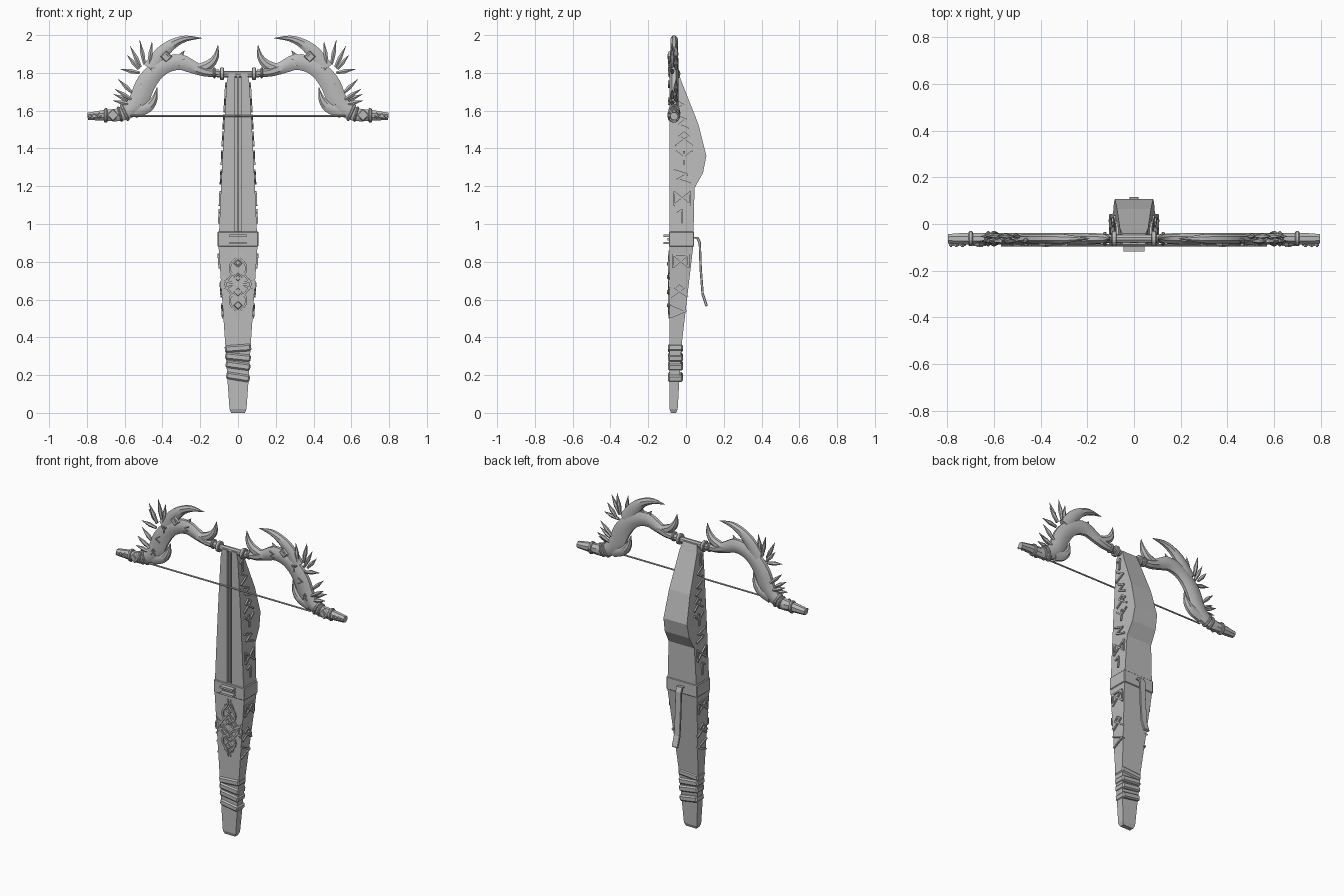
import bpy, bmesh, math
from mathutils import Vector, Matrix

if "Cube" in bpy.data.objects:
    bpy.data.objects.remove(bpy.data.objects["Cube"])

GREY = (0.5, 0.5, 0.5, 1)
mat = bpy.data.materials.new("stone grey")
mat.use_nodes = True
mat.diffuse_color = GREY
mat.node_tree.nodes["Principled BSDF"].inputs["Base Color"].default_value = GREY
LIMB_Y = -0.063


def finish(name, bm, mirror=False, smooth=False, bevel=0):
    bmesh.ops.recalc_face_normals(bm, faces=bm.faces[:])
    me = bpy.data.meshes.new(name)
    bm.to_mesh(me)
    bm.free()
    me.materials.append(mat)
    ob = bpy.data.objects.new(name, me)
    bpy.context.collection.objects.link(ob)
    if bevel:
        m = ob.modifiers.new("bevel", "BEVEL")
        m.width, m.segments = bevel, 1
    if mirror:
        m = ob.modifiers.new("mirror", "MIRROR")
        m.use_mirror_merge = False
    if smooth:
        bpy.ops.object.select_all(action="DESELECT")
        ob.select_set(True)
        bpy.context.view_layer.objects.active = ob
        bpy.ops.object.shade_smooth_by_angle(angle=math.radians(35))
    return ob


def loft(bm, rings):
    loops = [[bm.verts.new(p) for p in r] for r in rings]
    for a, b in zip(loops, loops[1:]):
        for i in range(len(a)):
            j = (i + 1) % len(a)
            bm.faces.new((a[i], a[j], b[j], b[i]))
    bm.faces.new(loops[0][::-1])
    bm.faces.new(loops[-1])


def box(bm, centre, size, rot=None):
    m = Matrix.Translation(centre) @ (rot or Matrix()) @ Matrix.Diagonal((*size, 1))
    bmesh.ops.create_cube(bm, size=1, matrix=m)


def bar(bm, a, b, out, width=0.01, thick=0.016):
    """Straight raised stroke from a to b on a surface facing out."""
    a, b = Vector(a), Vector(b)
    z = (b - a).normalized()
    x = (Vector(out) - z * z.dot(Vector(out))).normalized()
    rot = Matrix((x, z.cross(x), z)).transposed().to_4x4()
    box(bm, (a + b) / 2, (thick, width, (b - a).length + width * 0.6), rot)


def spline(pts, steps):
    """Smooth interpolation through the control points."""
    v = [Vector(p) for p in pts]
    v = [2 * v[0] - v[1]] + v + [2 * v[-1] - v[-2]]
    out = []
    for p, q, r, s in zip(v, v[1:], v[2:], v[3:]):
        for k in range(steps):
            t = k / steps
            out.append(q + (r - p) * t / 2 + (2 * p - 5 * q + 4 * r - s) * t * t / 2
                       + (3 * q - p - 3 * r + s) * t ** 3 / 2)
    return out + [v[-2]]


def sweep(bm, pts, depth=0.026, steps=3, sides=8, y=LIMB_Y):
    """Tapered tube in the x-z plane; points are x, z, half width."""
    path, rings = spline(pts, steps), []
    for i, p in enumerate(path):
        d = path[min(i + 1, len(path) - 1)] - path[max(i - 1, 0)]
        n = Vector((-d.y, 0, d.x)).normalized()
        r = max(p.z, 0.001)
        angles = [math.tau * (k + 0.5) / sides for k in range(sides)]
        rings.append([Vector((p.x, y, p.y)) + n * r * math.cos(a)
                      + Vector((0, min(depth, r), 0)) * math.sin(a) for a in angles])
    loft(bm, rings)


# Stock profile: height, half width, front, back
STOCK = [(0, .036, -.08, -.052), (.02, .045, -.087, -.044), (.16, .055, -.087, -.036),
         (.37, .068, -.087, -.022), (.88, .103, -.087, .038), (.96, .1, -.087, .04)]
BARREL = [(.96, .1, -.087, .04), (1.19, .09, -.087, .045), (1.27, .086, -.087, .09),
          (1.36, .082, -.087, .108), (1.53, .073, -.087, .065), (1.75, .06, -.087, -.022),
          (1.8, .05, -.087, -.04)]


def half_width(z):
    for (z0, w0, *_), (z1, w1, *_) in zip(STOCK + BARREL[1:], STOCK[1:] + BARREL[1:]):
        if z0 <= z <= z1:
            return w0 + (w1 - w0) * (z - z0) / (z1 - z0)
    return 0.05


bm = bmesh.new()
loft(bm, [[(-w, f, z), (w, f, z), (w, b, z), (-w, b, z)] for z, w, f, b in STOCK])
finish("stock", bm)

# Barrel with a grooved front
bm = bmesh.new()
G, D = 0.015, 0.016
loft(bm, [[(-w, f, z), (-G, f, z), (-G, f + D, z), (G, f + D, z), (G, f, z), (w, f, z),
           (w, b, z), (-w, b, z)] for z, w, f, b in BARREL])
box(bm, (0, -.074, 1.38), (.008, .012, .84))
finish("grooved_barrel", bm)

# Collar and catch plates
bm = bmesh.new()
box(bm, (0, -.024, .92), (.216, .134, .08))
finish("stock_collar", bm, bevel=.004)
bm = bmesh.new()
for z in (.938, .9):
    box(bm, (0, -.101, z), (.09, .034, .012))
box(bm, (0, -.092, .919), (.09, .012, .012))
finish("catch_plates", bm)

# Bent lever on the back
bm = bmesh.new()
LEVER = [(.03, .925), (.06, .928), (.073, .9), (.078, .76), (.088, .63), (.11, .565)]
loft(bm, [[(-.02, y - .006, z - .004), (.02, y - .006, z - .004),
           (.02, y + .006, z + .004), (-.02, y + .006, z + .004)] for y, z in LEVER])
finish("back_lever", bm, bevel=.002)

# Slanted grip wraps
bm = bmesh.new()
for z, tilt, w in ((.342, -4, .14), (.295, 6, .136), (.25, 8, .132), (.19, 9, .126)):
    box(bm, (0, -.056, z), (w, .078, .038), Matrix.Rotation(math.radians(tilt), 4, "Y"))
finish("grip_wraps", bm, bevel=.008)

# Raised runes on both sides: strokes in a unit cell, u to the back, v up
HOURGLASS = [(-1, -1, -1, 1), (1, -1, 1, 1), (-1, -1, 1, 1), (-1, 1, 1, -1)]
HOOK = [(0, -1, 0, 1), (0, 1, -.6, .6)]
GATE = HOURGLASS + [(-1, 1, 1, 1)]
KNOT = [(-1, -1, .6, .4), (.6, .4, 0, 1), (0, 1, -.6, .4), (-.6, .4, 1, -1)]
ANGLE = [(-1, -1, .9, 0), (.9, 0, -1, 1)]
BOLT = [(-1, 1, .6, .4), (.6, .4, -.6, -.4), (-.6, -.4, 1, -1)]
FORK = [(0, -1, 0, 1), (0, 0, 1, 1), (0, 0, -1, 1)]
RUNES = [(ANGLE, .54, -.04), (KNOT, .65, -.035), (GATE, .805, -.028), (HOOK, 1.04, -.02),
         (HOURGLASS, 1.135, -.02), (BOLT, 1.25, -.02), (FORK, 1.35, -.01),
         (KNOT, 1.45, -.01), (BOLT, 1.54, -.02), (ANGLE, 1.63, -.04), (HOOK, 1.71, -.05)]
bm = bmesh.new()
for strokes, z, y in RUNES:
    s = .042 if z < 1.5 else .03
    for a, b, c, d in strokes:
        z0, z1 = z + b * .034, z + d * .034
        bar(bm, (half_width(z0), y + a * s, z0), (half_width(z1), y + c * s, z1), (1, 0, 0))
finish("side_runes", bm, mirror=True)

# Knotwork ornament on the front of the stock
bm = bmesh.new()
SCROLLS = [[(.008, .86, .004), (.012, .82, .007), (.04, .785, .008), (.04, .745, .008),
            (.012, .72, .007), (.03, .69, .007), (.06, .7, .008), (.092, .735, .002)],
           [(.0, .77, .006), (.03, .735, .007), (.058, .7, .008), (.068, .68, .008)],
           [(.03, .79, .006), (.026, .82, .005), (.01, .845, .002)],
           [(.06, .705, .008), (.088, .7, .006), (.092, .675, .003)]]
for s in SCROLLS:
    for flip in (False, True):
        pts = [(x, 1.36 - z if flip else z, r) for x, z, r in s]
        sweep(bm, pts, depth=.011, steps=3, sides=4, y=-.09)
finish("front_knotwork", bm, mirror=True)


def diamond(bm, x, z, r, y):
    for k, d in ((1, .012), (.5, .02)):
        m = Matrix.Translation((x, y, z)) @ Matrix.Rotation(math.pi / 2, 4, "X")
        bmesh.ops.create_cone(bm, cap_ends=True, segments=4, radius1=r * k,
                              radius2=r * k * .8, depth=d, matrix=m)


bm = bmesh.new()
for z in (.57, .64, .72, .79):
    diamond(bm, 0, z, .024, -.09)
finish("knotwork_diamonds", bm)

# Bow limbs
bm = bmesh.new()
sweep(bm, [(.1, 1.798, .02), (.169, 1.804, .026), (.238, 1.83, .036), (.307, 1.857, .045),
           (.381, 1.843, .047), (.444, 1.8, .052), (.492, 1.735, .057), (.524, 1.66, .055),
           (.571, 1.605, .046), (.635, 1.578, .037), (.71, 1.575, .03), (.796, 1.57, .021)])
finish("bow_limbs", bm, mirror=True, smooth=True)

# Curved horns growing from the limbs
bm = bmesh.new()
for horn in ([(.2, 1.82, .032), (.148, 1.846, .027), (.116, 1.889, .017), (.106, 1.947, .001)],
             [(.46, 1.82, .05), (.402, 1.905, .04), (.344, 1.954, .028),
              (.275, 1.982, .017), (.19, 1.984, .001)],
             [(.55, 1.597, .04), (.481, 1.618, .032), (.444, 1.66, .019), (.428, 1.724, .001)],
             [(.31, 1.87, .025), (.3, 1.895, .012), (.283, 1.918, .001)]):
    sweep(bm, horn, depth=.022)
finish("limb_horns", bm, mirror=True, smooth=True)

# Leaf-shaped spikes: root x, z to tip x, z
bm = bmesh.new()
SPIKES = [(.47, 1.85, .455, 1.965), (.495, 1.845, .52, 1.973), (.515, 1.83, .571, 1.942),
          (.525, 1.82, .587, 1.894), (.52, 1.8, .622, 1.82), (.555, 1.69, .635, 1.767),
          (.565, 1.66, .651, 1.714), (.57, 1.65, .658, 1.687), (.575, 1.635, .661, 1.653)]
for i, (x0, z0, x1, z1) in enumerate(SPIKES):
    mx, mz = x0 + (x1 - x0) * .45, z0 + (z1 - z0) * .45
    sweep(bm, [(x0, z0, .008), (mx, mz, .013), (x1, z1, .001)], steps=1, sides=6,
          y=LIMB_Y + (.01 if i % 2 else -.01))
finish("limb_spikes", bm, mirror=True)

# Collars round the limbs
bm = bmesh.new()
for x, z, r, w, tilt in ((.085, 1.795, .034, .022, 0), (.125, 1.8, .03, .014, 0),
                         (.6, 1.59, .05, .016, 25), (.625, 1.582, .044, .012, 15),
                         (.7, 1.575, .04, .018, 0)):
    m = (Matrix.Translation((x, LIMB_Y, z)) @ Matrix.Rotation(math.radians(tilt), 4, "Y")
         @ Matrix.Diagonal((1, .033 / r if r > .035 else 1, 1, 1))
         @ Matrix.Rotation(math.pi / 2, 4, "Y"))
    bmesh.ops.create_cone(bm, cap_ends=True, segments=10, radius1=r, radius2=r, depth=w, matrix=m)
finish("limb_collars", bm, mirror=True, bevel=.004)

# Diamond studs and small runes on the limb fronts
bm = bmesh.new()
for x, z, r in ((.38, 1.886, .032), (.662, 1.577, .034), (.735, 1.574, .016),
                (.762, 1.572, .014), (.784, 1.571, .011)):
    diamond(bm, x, z, r, -.088)
for strokes, cx, cz in ((BOLT, .3, 1.855), (FORK, .455, 1.81), (ANGLE, .5, 1.74),
                        (KNOT, .53, 1.65)):
    for a, b, c, d in strokes:
        bar(bm, (cx + a * .015, -.086, cz + b * .018),
            (cx + c * .015, -.086, cz + d * .018), (0, -1, 0), width=.005)
finish("limb_ornaments", bm, mirror=True)

# Central bow mount and string
for name, x, y, z, r in (("bow_mount", .11, LIMB_Y, 1.793, .019),
                         ("bow_string", .57, -.091, 1.572, .005)):
    bm = bmesh.new()
    m = Matrix.Translation((0, y, z)) @ Matrix.Rotation(math.pi / 2, 4, "Y")
    bmesh.ops.create_cone(bm, cap_ends=True, segments=10, radius1=r, radius2=r,
                          depth=2 * x, matrix=m)
    finish(name, bm, smooth=True)
